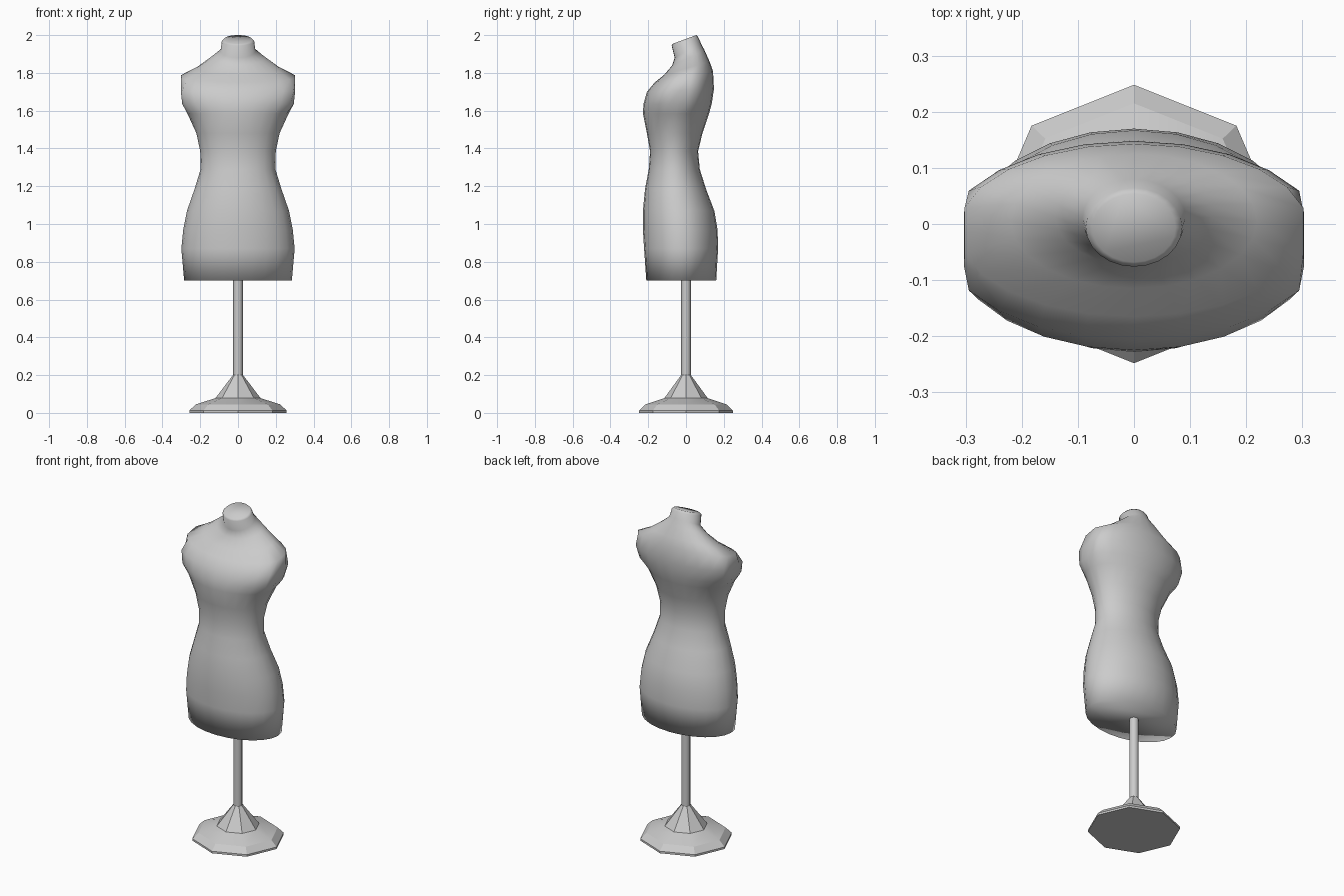
import bpy, math

if "Cube" in bpy.data.objects:
    bpy.data.objects.remove(bpy.data.objects["Cube"])

def loft(name, rings, smooth_angle=None):
    """Skin equal-length rings (bottom to top) and cap both ends."""
    n = len(rings[0])
    verts = [p for ring in rings for p in ring]
    faces = []
    for k in range(len(rings) - 1):
        a, b = k * n, (k + 1) * n
        for i in range(n):
            j = (i + 1) % n
            faces.append((a + i, a + j, b + j, b + i))
    faces.append(tuple(reversed(range(n))))
    top = (len(rings) - 1) * n
    faces.append(tuple(range(top, top + n)))
    mesh = bpy.data.meshes.new(name)
    mesh.from_pydata(verts, [], faces)
    obj = bpy.data.objects.new(name, mesh)
    bpy.context.collection.objects.link(obj)
    bpy.ops.object.select_all(action='DESELECT')
    obj.select_set(True)
    bpy.context.view_layer.objects.active = obj
    if smooth_angle is None:
        bpy.ops.object.shade_smooth()
    else:
        bpy.ops.object.shade_smooth_by_angle(angle=math.radians(smooth_angle))
    return obj

def body_ring(w, clip, yf, zf, yb, zb, n=24):
    """Elliptical section, tilted from front to back, sides cut flat at clip."""
    yc, d = (yf + yb) / 2, (yb - yf) / 2
    ring = []
    for i in range(n):
        a = 2 * math.pi * i / n
        x = max(-clip, min(clip, w * math.cos(a)))
        s = math.sin(a)
        ring.append((x, yc + d * s, zf + (zb - zf) * (s + 1) / 2))
    return ring

# Torso: half width, side clip, front y, front z, back y, back z
sections = [
    (.285, 1, -.21, .70, .16, .70),
    (.300, 1, -.222, .87, .17, .87),
    (.290, 1, -.228, .97, .167, .97),
    (.270, 1, -.228, 1.07, .15, 1.07),
    (.230, 1, -.217, 1.185, .106, 1.185),
    (.198, 1, -.197, 1.29, .073, 1.29),
    (.200, 1, -.190, 1.385, .064, 1.385),
    (.220, 1, -.207, 1.48, .087, 1.48),
    (.268, 1, -.228, 1.585, .122, 1.585),
    (.320, .295, -.225, 1.635, .136, 1.635),
    (.340, .303, -.207, 1.70, .148, 1.715),
    (.315, .302, -.165, 1.75, .143, 1.81),
    (.220, 1, -.115, 1.79, .125, 1.86),
    (.140, 1, -.073, 1.84, .098, 1.92),
    (.092, 1, -.060, 1.88, .080, 1.955),
    (.086, 1, -.076, 1.945, .064, 1.99),
    (.074, 1, -.068, 1.955, .054, 2.0),
]
loft("torso", [body_ring(*s) for s in sections])

# Octagonal foot and pole
def octagon(r, z, sx=1.0):
    return [(sx * r * math.cos(i * math.pi / 4), r * math.sin(i * math.pi / 4), z) for i in range(8)]

foot_profile = [(.248, 0), (.248, .012), (.215, .045), (.115, .078), (.026, .20)]
loft("stand_foot", [octagon(r, z, 1.04) for r, z in foot_profile], 20)
loft("stand_pole", [octagon(.026, .19), octagon(.026, .71)], 50)
